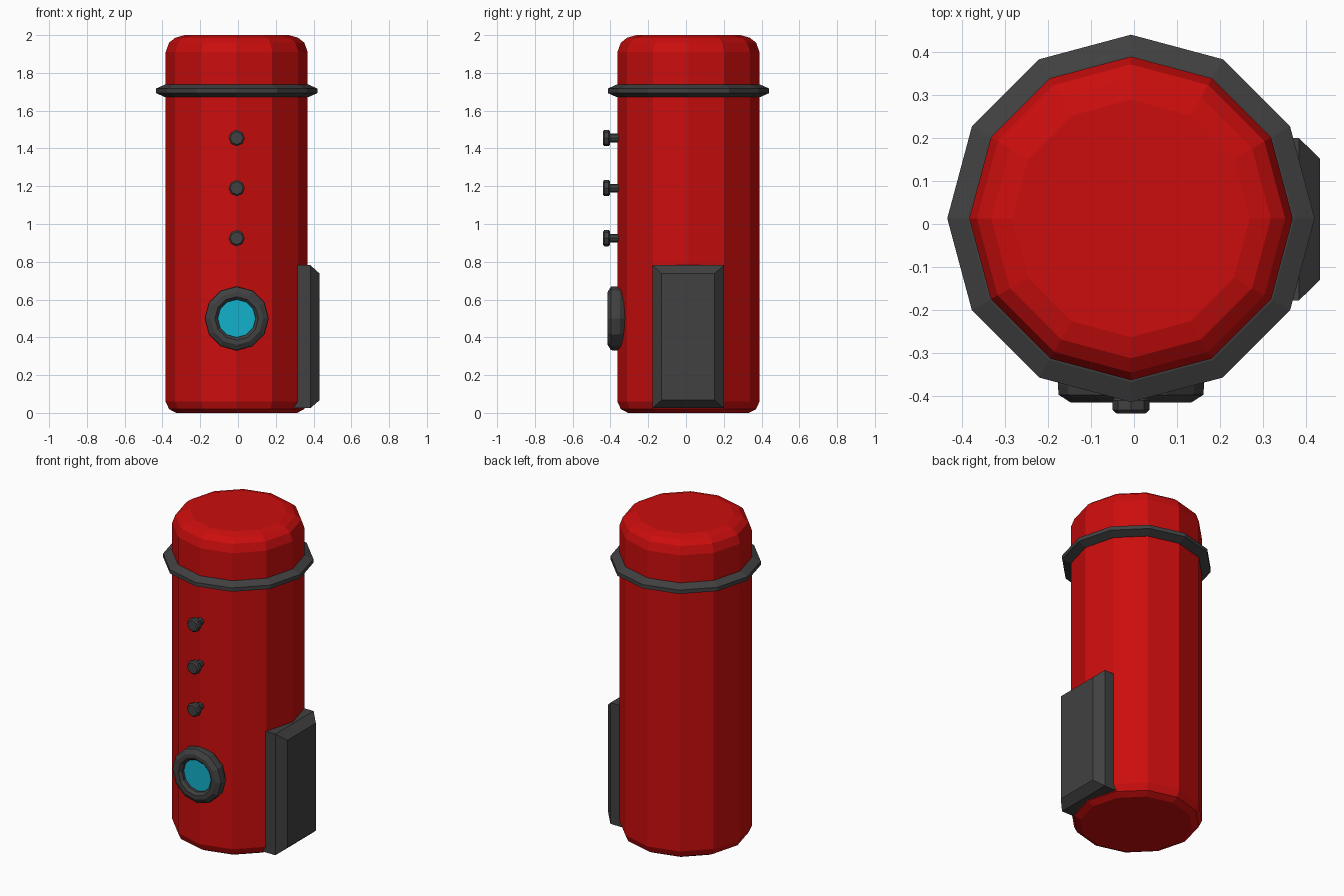
import bpy, bmesh, math
from mathutils import Matrix, Vector

if "Cube" in bpy.data.objects:
    bpy.data.objects.remove(bpy.data.objects["Cube"])


def material(name, rgb):
    m = bpy.data.materials.new(name)
    m.diffuse_color = (*rgb, 1)
    m.use_nodes = True
    m.node_tree.nodes["Principled BSDF"].inputs["Base Color"].default_value = m.diffuse_color
    return m


RED = material("red", (0.6, 0.004, 0.004))
GREY = material("dark grey", (0.052, 0.052, 0.052))
CYAN = material("cyan", (0.006, 0.44, 0.6))
CX, CY = -0.007, 0.013          # axis of the body
FRONT = Matrix.Rotation(math.pi / 2, 4, 'X')   # turns local z to -y


def finish(bm, name, mat):
    bmesh.ops.recalc_face_normals(bm, faces=bm.faces)
    me = bpy.data.meshes.new(name)
    bm.to_mesh(me)
    bm.free()
    me.materials.append(mat)
    ob = bpy.data.objects.new(name, me)
    bpy.context.collection.objects.link(ob)
    return ob


def lathe(name, profile, sides, mat, loc, rot=Matrix(), closed=False):
    """Revolve (radius, height) points; cap the ends or close the loop."""
    bm = bmesh.new()
    place = Matrix.Translation(Vector(loc)) @ rot
    rings = []
    for r, h in profile:
        rings.append([bm.verts.new(place @ Vector((
            r * math.cos(2 * math.pi * i / sides),
            r * math.sin(2 * math.pi * i / sides), h))) for i in range(sides)])
    pairs = list(zip(rings, rings[1:]))
    if closed:
        pairs.append((rings[-1], rings[0]))
    for a, b in pairs:
        for i in range(sides):
            j = (i + 1) % sides
            bm.faces.new((a[i], a[j], b[j], b[i]))
    if not closed:
        bm.faces.new(rings[0])
        bm.faces.new(rings[-1])
    return finish(bm, name, mat)


# Twelve-sided body with rounded ends
lathe("body", [(0.32, 0), (0.358, 0.02), (0.376, 0.06), (0.376, 1.91),
               (0.358, 1.96), (0.325, 1.986), (0.276, 2.0)],
      12, RED, (CX, CY, 0))

# Collar near the top
lathe("collar", [(0.36, 1.74), (0.38, 1.738), (0.427, 1.717), (0.427, 1.693),
                 (0.38, 1.672), (0.36, 1.67)],
      12, GREY, (CX, CY, 0), closed=True)

# Row of front buttons: thin stem and wider head
for n, z in enumerate((1.455, 1.19, 0.925)):
    lathe(f"button_{n + 1}", [(0.023, 0.34), (0.023, 0.403), (0.036, 0.403),
                              (0.043, 0.41), (0.043, 0.432), (0.034, 0.44)],
          8, GREY, (CX, 0, z), FRONT)

# Porthole rim and glass
lathe("porthole_rim", [(0.10, 0.30), (0.145, 0.32), (0.168, 0.35), (0.17, 0.375),
                       (0.168, 0.397), (0.14, 0.415), (0.115, 0.415),
                       (0.10, 0.40)],
      12, GREY, (CX, 0, 0.5), FRONT, closed=True)
lathe("porthole_glass", [(0.102, 0.33), (0.102, 0.382)],
      12, CYAN, (CX, 0, 0.5), FRONT)

# Side box with chamfered outer face
bm = bmesh.new()
loops = []
for x, y0, y1, z0, z1 in ((0.29, -0.178, 0.2, 0.025, 0.782),
                          (0.383, -0.178, 0.2, 0.025, 0.782),
                          (0.432, -0.13, 0.152, 0.067, 0.738)):
    loops.append([bm.verts.new((x, y, z)) for y, z in
                  ((y0, z0), (y1, z0), (y1, z1), (y0, z1))])
for a, b in zip(loops, loops[1:]):
    for i in range(4):
        j = (i + 1) % 4
        bm.faces.new((a[i], a[j], b[j], b[i]))
bm.faces.new(loops[0])
bm.faces.new(loops[-1])
finish(bm, "side_box", GREY)
